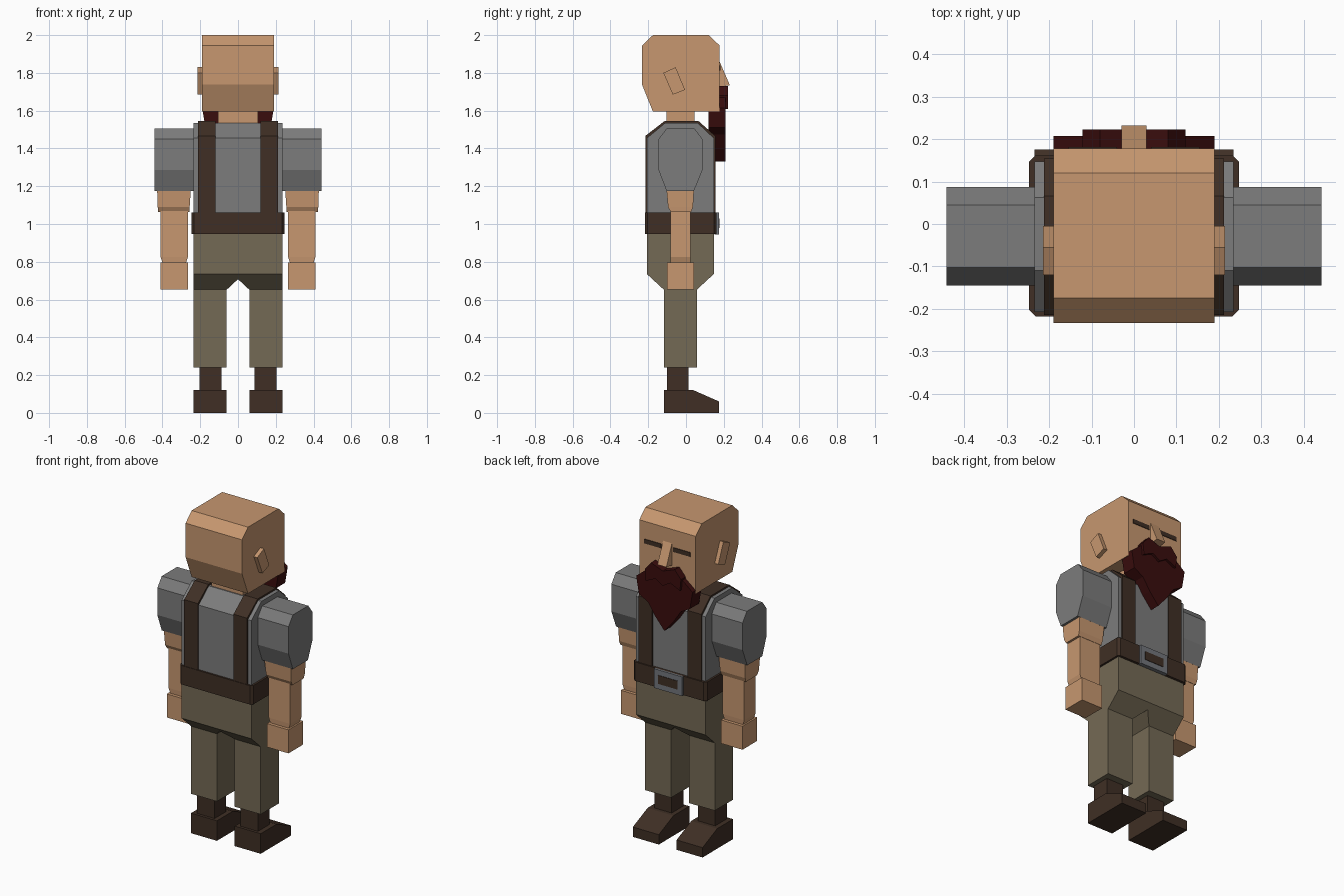
import bpy
import bmesh
from mathutils import Vector

cube = bpy.data.objects.get("Cube")
if cube:
    bpy.data.objects.remove(cube, do_unlink=True)


def material(name, r, g, b):
    m = bpy.data.materials.new(name)
    m.use_nodes = True
    m.diffuse_color = (r, g, b, 1)
    m.node_tree.nodes["Principled BSDF"].inputs["Base Color"].default_value = (r, g, b, 1)
    return m


SKIN = material("skin", 0.57, 0.31, 0.16)
SHIRT = material("grey_shirt", 0.2, 0.2, 0.2)
PANTS = material("olive_cloth", 0.175, 0.143, 0.09)
LEATHER = material("brown_leather", 0.05, 0.028, 0.018)
BEARD = material("dark_red_hair", 0.042, 0.004, 0.004)
METAL = material("buckle_metal", 0.17, 0.18, 0.2)


def loft(name, sections, mat):
    """Skin a run of matching closed sections and cap both ends."""
    bm = bmesh.new()
    rings = [[bm.verts.new(p) for p in s] for s in sections]
    n = len(rings[0])
    for a, b in zip(rings, rings[1:]):
        for i in range(n):
            j = (i + 1) % n
            bm.faces.new((a[i], a[j], b[j], b[i]))
    bm.faces.new(rings[0])
    bm.faces.new(rings[-1])
    bmesh.ops.recalc_face_normals(bm, faces=bm.faces)
    mesh = bpy.data.meshes.new(name)
    bm.to_mesh(mesh)
    bm.free()
    mesh.materials.append(mat)
    ob = bpy.data.objects.new(name, mesh)
    bpy.context.collection.objects.link(ob)
    return ob


def side_prism(name, profile, x0, x1, mat):
    """Extrude a (y, z) profile along x."""
    return loft(name, [[(x, y, z) for y, z in profile] for x in (x0, x1)], mat)


def front_prism(name, profile, y0, y1, mat):
    """Extrude an (x, z) profile along y."""
    return loft(name, [[(x, y, z) for x, z in profile] for y in (y0, y1)], mat)


def stack(name, rings, mat):
    """Rectangles (z, x0, x1, y0, y1) joined upwards."""
    return loft(name, [[(a, c, z), (b, c, z), (b, d, z), (a, d, z)]
                       for z, a, b, c, d in rings], mat)


def box(name, x0, x1, y0, y1, z0, z1, mat):
    return stack(name, [(z0, x0, x1, y0, y1), (z1, x0, x1, y0, y1)], mat)


def pair(ob):
    """Name the +x part left and add its mirrored right twin."""
    base = ob.name
    ob.name = "left_" + base
    mesh = ob.data.copy()
    for v in mesh.vertices:
        v.co.x = -v.co.x
    mesh.flip_normals()
    twin = bpy.data.objects.new("right_" + base, mesh)
    bpy.context.collection.objects.link(twin)


def symmetric(half):
    """Complete an outline whose first and last points lie on x = 0."""
    return half + [(-x, z) for x, z in half[-2:0:-1]]


# Head, neck, nose and ears
side_prism("head", [(-0.175, 2), (0.12, 2), (0.178, 1.945), (0.178, 1.595),
                    (-0.175, 1.595), (-0.233, 1.738), (-0.233, 1.945)], -0.19, 0.19, SKIN)
box("neck", -0.105, 0.105, -0.103, 0.045, 1.53, 1.6, SKIN)
side_prism("nose", [(0.17, 1.86), (0.178, 1.86), (0.232, 1.735), (0.17, 1.725)],
           -0.03, 0.03, SKIN)
pair(side_prism("ear", [(-0.12, 1.8), (-0.055, 1.83), (-0.005, 1.71), (-0.07, 1.685)],
                0.185, 0.214, SKIN))
pair(box("eye", 0.04, 0.155, 0.175, 0.182, 1.812, 1.838, LEATHER))

# Beard and moustache
front_prism("beard", symmetric([(0, 1.67), (0.11, 1.68), (0.19, 1.615), (0.172, 1.51),
                                (0.11, 1.475), (0.06, 1.4), (0, 1.33)]), 0.12, 0.208, BEARD)
front_prism("moustache", symmetric([(0, 1.7), (0.08, 1.73), (0.122, 1.68), (0.115, 1.61),
                                    (0.05, 1.64), (0, 1.61)]), 0.17, 0.223, BEARD)

# Torso with straps over the shoulders
TORSO = [(-0.207, 1.0), (-0.207, 1.455), (-0.11, 1.535), (0.062, 1.535),
         (0.147, 1.455), (0.147, 1.0)]
side_prism("torso", TORSO, -0.235, 0.235, SHIRT)
middle = Vector((-0.03, 1.2))
strap = [middle + (Vector(p) - middle) * 1.045 for p in TORSO]
pair(side_prism("shoulder_strap", [(p.x, min(p.y, 1.545)) for p in strap],
                0.12, 0.212, LEATHER))

# Belt with cut corners, and its buckle
bx, y0, y1, c = 0.247, -0.218, 0.162, 0.015
outline = [(-bx, y0 + c), (-bx + c, y0), (bx - c, y0), (bx, y0 + c),
           (bx, y1 - c), (bx - c, y1), (-bx + c, y1), (-bx, y1 - c)]
loft("belt", [[(x, y, z) for x, y in outline] for z in (0.947, 1.062)], LEATHER)
box("buckle", -0.095, 0.095, 0.15, 0.174, 0.945, 1.062, METAL)
box("buckle_centre", -0.065, 0.065, 0.168, 0.177, 0.978, 1.03, LEATHER)

# Sleeves and arms
pair(side_prism("sleeve", [(-0.145, 1.45), (-0.103, 1.505), (0.045, 1.505), (0.087, 1.45),
                           (0.087, 1.285), (0.042, 1.175), (-0.103, 1.175), (-0.145, 1.285)],
                0.23, 0.442, SHIRT))
pair(stack("elbow", [(1.063, 0.258, 0.423, -0.08, 0.027), (1.09, 0.256, 0.425, -0.095, 0.037),
                     (1.18, 0.25, 0.428, -0.103, 0.042)], SKIN))
pair(stack("forearm", [(0.78, 0.28, 0.395, -0.08, 0.022), (0.825, 0.265, 0.41, -0.083, 0.025),
                       (1.08, 0.265, 0.41, -0.083, 0.025)], SKIN))
pair(box("hand", 0.265, 0.41, -0.1, 0.042, 0.652, 0.795, SKIN))

# Hips: a sloped underside that rises to a notch between the legs
hip_sections = []
for x, low in ((-0.235, 0.652), (-0.06, 0.652), (0, 0.708), (0.06, 0.652), (0.235, 0.652)):
    inset = 0.09 * (0.735 - low) / 0.083
    hip_sections.append([(x, -0.207, 0.96), (x, -0.207, 0.735), (x, -0.207 + inset, low),
                         (x, 0.147 - inset, low), (x, 0.147, 0.735), (x, 0.147, 0.96)])
loft("hips", hip_sections, PANTS)

# Legs and boots
pair(box("trouser_leg", 0.06, 0.235, -0.117, 0.058, 0.24, 0.655, PANTS))
pair(box("boot_shaft", 0.088, 0.205, -0.1, 0.012, 0.11, 0.25, LEATHER))
pair(side_prism("boot", [(-0.117, 0), (0.176, 0), (0.176, 0.06), (0.035, 0.122),
                         (-0.117, 0.122)], 0.06, 0.235, LEATHER))
